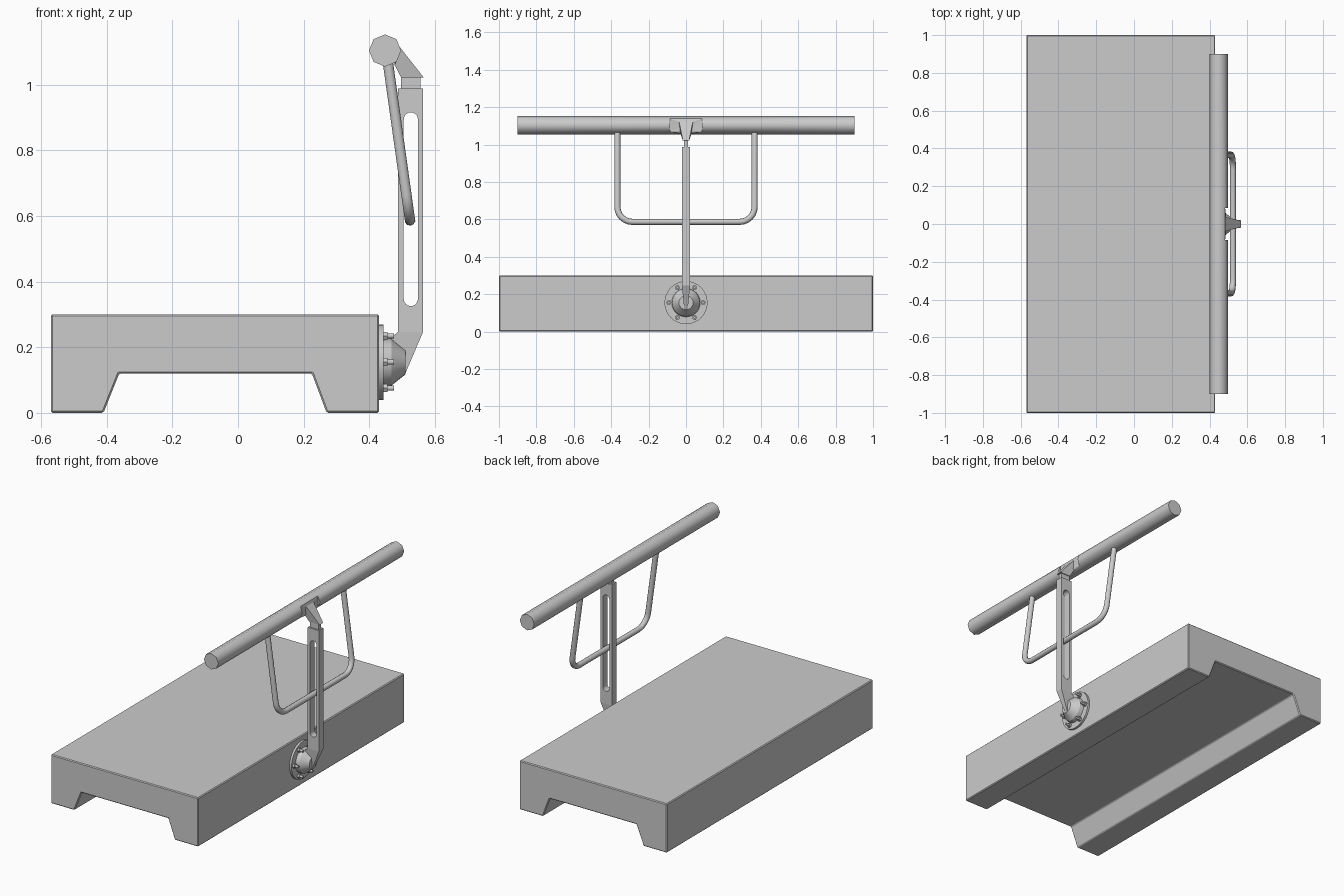
import bpy, bmesh
from math import sin, cos, pi, radians
from mathutils import Vector

if "Cube" in bpy.data.objects:
    bpy.data.objects.remove(bpy.data.objects["Cube"])


def make(name, verts, faces, smooth=None, bevel=0):
    bm = bmesh.new()
    vs = [bm.verts.new(v) for v in verts]
    for f in faces:
        bm.faces.new([vs[i] for i in f])
    bmesh.ops.recalc_face_normals(bm, faces=bm.faces)
    me = bpy.data.meshes.new(name)
    bm.to_mesh(me)
    bm.free()
    ob = bpy.data.objects.new(name, me)
    bpy.context.collection.objects.link(ob)
    if bevel:
        m = ob.modifiers.new("bevel", 'BEVEL')
        m.width = bevel
        m.segments = 1
        m.limit_method = 'ANGLE'
    if smooth:
        finish(ob, smooth)
    return ob


def finish(ob, smooth):
    bpy.ops.object.select_all(action='DESELECT')
    ob.select_set(True)
    bpy.context.view_layer.objects.active = ob
    if ob.type == 'CURVE':
        bpy.ops.object.convert(target='MESH')
    bpy.ops.object.shade_smooth_by_angle(angle=radians(smooth))


def loft(name, rings, smooth=None, caps=(True, True), bevel=0):
    n = len(rings[0])
    verts = [p for r in rings for p in r]
    faces = [(i*n+k, i*n+(k+1) % n, (i+1)*n+(k+1) % n, (i+1)*n+k)
             for i in range(len(rings)-1) for k in range(n)]
    if caps[0]:
        faces.append(tuple(range(n)))
    if caps[1]:
        faces.append(tuple(range(len(verts)-n, len(verts))))
    return make(name, verts, faces, smooth, bevel)


def lathe_x(name, prof, n, y, z, smooth=None):
    # rings of (x, radius) around an axis parallel to x
    return loft(name, [[(x, y+r*cos(2*pi*k/n), z+r*sin(2*pi*k/n)) for k in range(n)]
                       for x, r in prof], smooth)


def curve(name, paths, dims, cyclic):
    cu = bpy.data.curves.new(name, 'CURVE')
    cu.dimensions = dims
    for pts in paths:
        sp = cu.splines.new('POLY')
        sp.points.add(len(pts)-1)
        for p, co in zip(sp.points, pts):
            p.co = (*co, 1)
        sp.use_cyclic_u = cyclic
    ob = bpy.data.objects.new(name, cu)
    bpy.context.collection.objects.link(ob)
    return ob


def arc(cx, cy, r, a0, a1, n=6):
    return [(cx+r*cos(radians(a0+(a1-a0)*i/n)), cy+r*sin(radians(a0+(a1-a0)*i/n)))
            for i in range(n+1)]


# Base block with a trapezoid channel underneath
prof = [(-.57, 0), (-.41, 0), (-.362, .12), (.225, .12), (.27, 0), (.43, 0), (.43, .3), (-.57, .3)]
loft("base_block", [[(x, y, z) for x, z in prof] for y in (-1, 1)], bevel=.005)

# Mounting flange, hub and bolts
HZ = .155
lathe_x("flange", [(.428, .115), (.443, .115)], 32, 0, HZ, 30)
lathe_x("hub", [(.44, .077), (.467, .072), (.51, .038)], 24, 0, HZ, 20)
for i in range(6):
    y, z = .092*cos(i*pi/3), HZ+.092*sin(i*pi/3)
    lathe_x(f"nut_{i}", [(.442, .014), (.455, .014)], 6, y, z)
    lathe_x(f"bolt_{i}", [(.45, .008), (.475, .008)], 10, y, z, 40)

# Upright post with a long rounded slot
slot = arc(.5265, .894, .0215, 0, 180, 12) + arc(.5265, .347, .0215, 180, 360, 12)
outer = [(.488, .247), (.564, .247), (.564, .988), (.488, .988)]
post = curve("post", [[(x, y, 0) for x, y in p] for p in (outer, slot)], '2D', True)
post.data.fill_mode = 'BOTH'
post.data.extrude = .022
post.rotation_euler.x = pi/2
finish(post, 30)


def quad(a, b, wa, wb):
    return [(a[0], -wa, a[1]), (a[0], wa, a[1]), (b[0], wb, b[1]), (b[0], -wb, b[1])]


# Tapered foot of the post, running into the hub
loft("post_foot", [quad((.488, .247), (.564, .247), .022, .022),
                   quad((.465, .228), (.509, .118), .018, .009)])

# Neck and flared bracket on top of the post
loft("post_neck", [quad((.497, z), (.556, z), .012, .012) for z in (.985, 1.024)])
BX, BZ, R = .448, 1.104, .049
c = R*cos(pi/4)
loft("bar_bracket", [quad((BX+c, BZ+c), (BX+c, BZ-c), .085, .085),
                     quad((.487, 1.122), (.477, 1.06), .037, .03),
                     quad((.566, 1.022), (.497, 1.022), .017, .017)], caps=(False, True))

# Octagonal top bar, flattened where the bracket meets it
verts = [(BX+R*cos(k*pi/4), y, BZ+R*sin(k*pi/4)) for y in (-.9, -.085, .085, .9) for k in range(8)]
faces = [(i*8+k, i*8+(k+1) % 8, i*8+8+(k+1) % 8, i*8+8+k)
         for i in range(3) for k in range(8) if not (i == 1 and k in (0, 7))]
faces += [tuple(range(8)), tuple(range(24, 32)), (15, 8, 9), (23, 16, 17), (9, 17, 23, 15)]
make("top_bar", verts, faces, 50)

# U-shaped handle hanging from the bar through the slot
half = [(.367, 1.09)] + arc(.287, .667, .08, 0, -90)
path = half + [(-y, z) for y, z in reversed(half)]
handle = curve("u_handle", [[(.524-(z-.587)*.14, y, z) for y, z in path]], '3D', False)
handle.data.bevel_depth = .0165
handle.data.bevel_resolution = 3
handle.data.use_fill_caps = True
finish(handle, 50)
